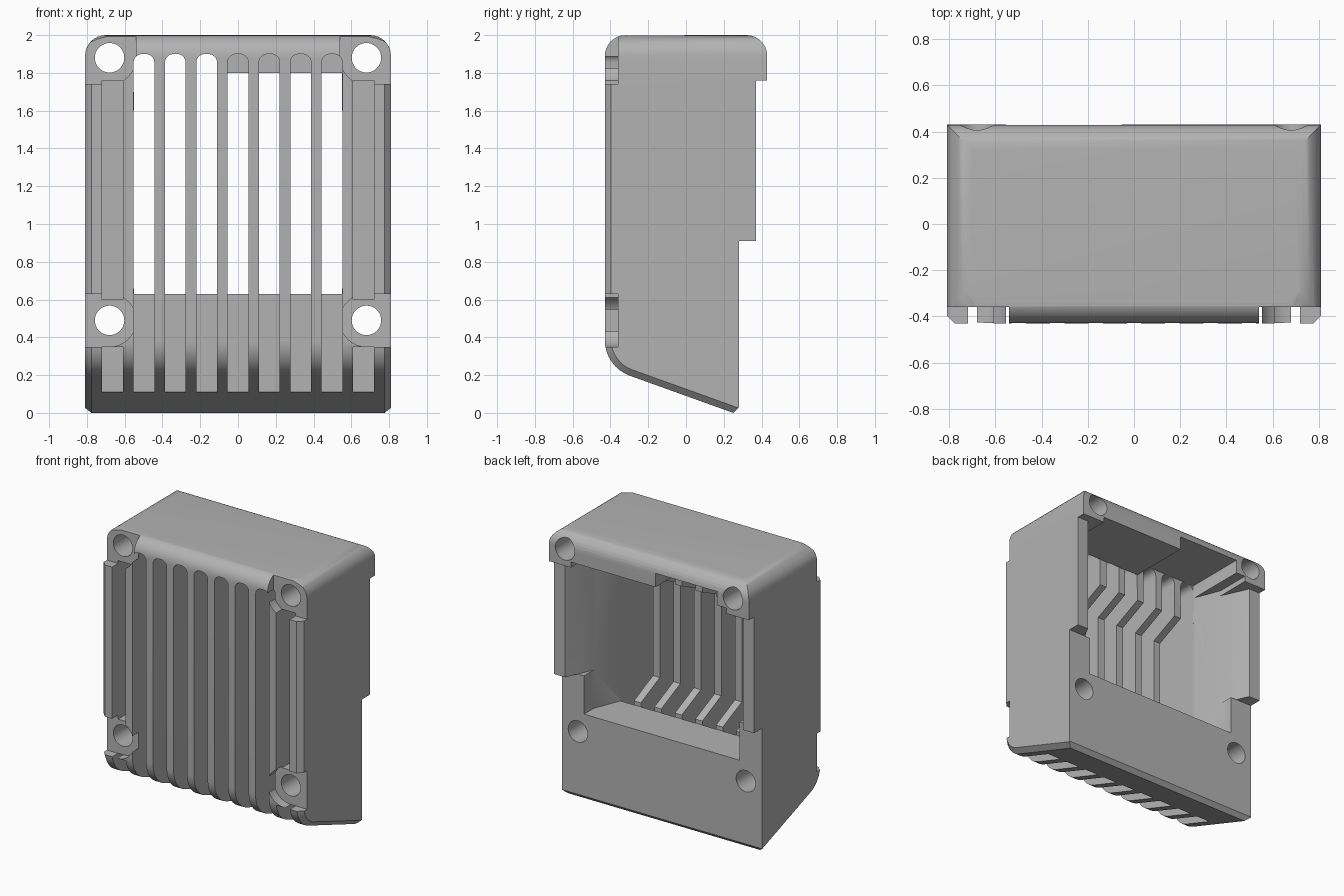
import bpy, bmesh
from math import sin, cos, pi, radians
from mathutils import Vector

cube = bpy.data.objects.get("Cube")
if cube:
    bpy.data.objects.remove(cube, do_unlink=True)

grey = bpy.data.materials.new("satin_grey")
grey.use_nodes = True
COLOUR = (0.45, 0.45, 0.45, 1)
grey.diffuse_color = COLOUR
grey.node_tree.nodes["Principled BSDF"].inputs["Base Color"].default_value = COLOUR


def arc(cx, cy, r, a0, a1, n):
    steps = [radians(a0 + (a1 - a0) * i / n) for i in range(n + 1)]
    return [(cx + r * cos(a), cy + r * sin(a)) for a in steps]


def prism(name, pts, axis, lo, hi):
    """Extrude a 2D outline along an axis; the outline uses the other two axes in order."""
    bm = bmesh.new()
    i = "xyz".index(axis)
    place = lambda p, d: Vector(p[:i] + (d,) + p[i:])
    face = bm.faces.new([bm.verts.new(place(p, lo)) for p in pts])
    ext = bmesh.ops.extrude_face_region(bm, geom=[face])["geom"]
    move = place((0, 0), hi - lo)
    bmesh.ops.translate(bm, verts=[g for g in ext if isinstance(g, bmesh.types.BMVert)], vec=move)
    bmesh.ops.recalc_face_normals(bm, faces=bm.faces)
    me = bpy.data.meshes.new(name)
    bm.to_mesh(me)
    bm.free()
    ob = bpy.data.objects.new(name, me)
    me.materials.append(grey)
    bpy.context.collection.objects.link(ob)
    return ob


def rect(a0, b0, a1, b1):
    return [(a0, b0), (a1, b0), (a1, b1), (a0, b1)]


def cut(pts, axis, lo, hi):
    cutter = prism("cutter", pts, axis, lo, hi)
    mod = housing.modifiers.new("cut", "BOOLEAN")
    mod.operation, mod.solver, mod.object = "DIFFERENCE", "EXACT", cutter
    bpy.ops.object.modifier_apply(modifier=mod.name)
    bpy.data.objects.remove(cutter, do_unlink=True)


# Housing block from its side profile
side = arc(-.23, .385, .2, 180, 250, 8) + [
    (.25, 0), (.28, .03), (.28, .91), (.37, .91), (.37, 1.76), (.43, 1.76), (.43, 2), (-.43, 2)]
housing = prism("housing", side, "x", -.81, .81)
bpy.context.view_layer.objects.active = housing
housing.select_set(True)

# Rounded top corners, then a chamfer round the front and underside
bm = bmesh.new()
bm.from_mesh(housing.data)
corners = [e for e in bm.edges if all(v.co.z > 1.99 and abs(v.co.x) > .8 for v in e.verts)]
bmesh.ops.bevel(bm, geom=corners, offset=.11, segments=8, profile=.5, affect="EDGES")
bm.normal_update()
is_front = lambda f: f.normal.y < -.05
is_rim = lambda f: abs(f.normal.y) < .01 and f.normal.z > -.01
rim = [e for e in bm.edges if any(map(is_front, e.link_faces)) and any(map(is_rim, e.link_faces))]
bmesh.ops.bevel(bm, geom=rim, offset=.034, segments=1, affect="EDGES")
bmesh.ops.recalc_face_normals(bm, faces=bm.faces)
bm.to_mesh(housing.data)
bm.free()

# Rear cavity with tapering side walls, and the raised part of its roof
for width, z0, z1 in ((.63, .63, 1.8), (.72, .91, 1.76)):
    half = [(.55, -.03), (.63, .17), (width, .37), (width, .6)]
    cut(half + [(-x, y) for x, y in reversed(half)], "z", z0, z1)
cut(rect(-.555, -.031, -.055, .6), "z", 1.7, 1.9)

# Inner edges of the fins are set back at mid height
cut([(-.25, .76), (-.25, 1.5), (-.01, 1.61), (-.01, .65)], "x", -.553, .553)

# Cooling slots with rounded tops
PITCH, W, R = .166, .055, .045
for k in range(-3, 4):
    c = k * PITCH
    slot = [(c - W, .11), (c + W, .11)]
    slot += arc(c + W - R, 1.9 - R, R, 0, 90, 5) + arc(c - W + R, 1.9 - R, R, 90, 180, 5)
    cut(slot, "y", -.6, -.029)

for s in (-1, 1):
    # Outer blind grooves
    c = s * 4 * PITCH
    cut(rect(c - W, .11, c + W, .35), "y", -.6, -.03)
    cut(rect(c - W, .6, c + W, 1.76), "y", -.6, -.03)
    # Recessed screw pads
    for z, top in ((.49, .63), (1.88, 2.1)):
        pad = [(.9, z - .14)] + arc(.68, z, .14, 270, 180, 8)
        pad += [(.54, top), (.9, top)] if top > 2 else arc(.68, z, .14, 170, 90, 8) + [(.9, top)]
        cut([(s * x, h) for x, h in pad], "y", -.6, -.36)
    # Screw holes
    for z in (.49, 1.88):
        cut(arc(s * .68, z, .078, 0, 350, 35), "y", -.7, .7)

bpy.ops.object.shade_smooth_by_angle(angle=radians(25))
